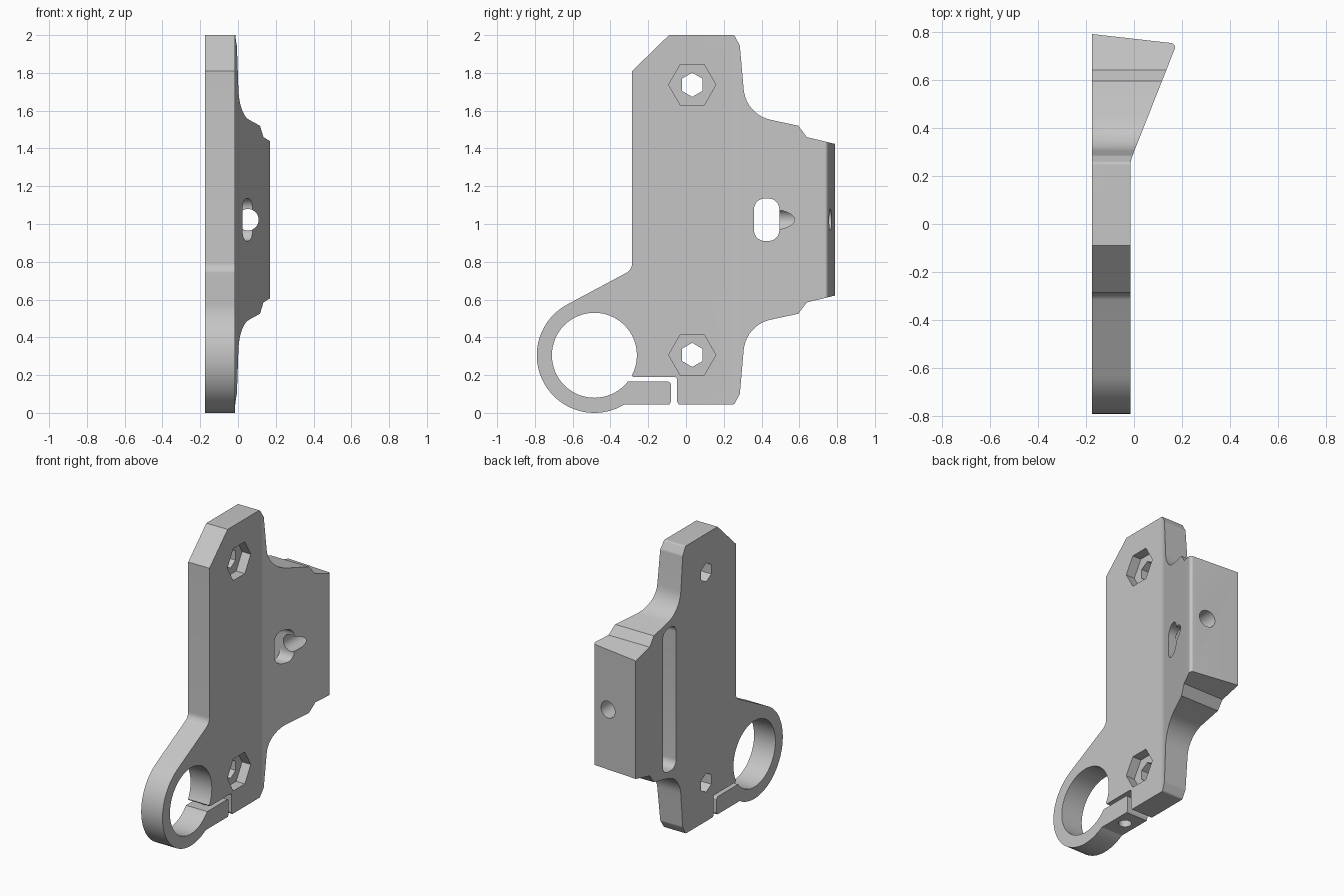
import bpy, bmesh, math
from mathutils import Vector

cube = bpy.data.objects.get("Cube")
if cube:
    bpy.data.objects.remove(cube, do_unlink=True)

grey = bpy.data.materials.new("light_grey")
grey.use_nodes = True
colour = (0.56, 0.56, 0.56, 1)
grey.diffuse_color = colour
grey.node_tree.nodes["Principled BSDF"].inputs["Base Color"].default_value = colour


def rounded(corners, steps=10):
    """Turn (u, v, radius) corners into an outline; radius is optional."""
    out = []
    n = len(corners)
    for i, c in enumerate(corners):
        p = Vector(c[:2])
        if len(c) < 3:
            out.append(p)
            continue
        a = (Vector(corners[i - 1][:2]) - p).normalized()
        b = (Vector(corners[(i + 1) % n][:2]) - p).normalized()
        half = a.angle(b) / 2
        centre = p + (a + b).normalized() * c[2] / math.sin(half)
        reach = c[2] / math.tan(half)
        start, end = p + a * reach - centre, p + b * reach - centre
        a0 = math.atan2(start.y, start.x)
        sweep = math.atan2(end.y, end.x) - a0
        sweep = (sweep + math.pi) % math.tau - math.pi
        for k in range(steps + 1):
            t = a0 + sweep * k / steps
            out.append(centre + c[2] * Vector((math.cos(t), math.sin(t))))
    return out


def arc(u, v, r, start, end, steps):
    angles = [math.radians(start + (end - start) * k / steps) for k in range(steps + 1)]
    return [Vector((u + r * math.cos(t), v + r * math.sin(t))) for t in angles]


def polygon(u, v, r, sides, turn=0):
    return arc(u, v, r, turn, turn + 360, sides)[:-1]


def box(u0, u1, v0, v1, r):
    return rounded([(u0, v0, r), (u1, v0, r), (u1, v1, r), (u0, v1, r)])


def prism(name, outline, axis, low, high):
    """Extrude an outline along axis 0, 1 or 2."""
    bm = bmesh.new()
    loops = []
    for t in (low, high):
        loop = []
        for p in outline:
            co = [p[0], p[1]]
            co.insert(axis, t)
            loop.append(bm.verts.new(co))
        loops.append(loop)
        bm.faces.new(loop)
    n = len(outline)
    for i in range(n):
        j = (i + 1) % n
        bm.faces.new((loops[0][i], loops[0][j], loops[1][j], loops[1][i]))
    bmesh.ops.recalc_face_normals(bm, faces=bm.faces)
    mesh = bpy.data.meshes.new(name)
    bm.to_mesh(mesh)
    bm.free()
    mesh.materials.append(grey)
    obj = bpy.data.objects.new(name, mesh)
    bpy.context.collection.objects.link(obj)
    return obj


# Side outline of the plate, wing and clamp ring
RING_Y, RING_Z = -0.485, 0.305
lower = [(0.255, 0.045, 0.015), (0.285, 0.1, 0.03), (0.317, 0.465, 0.18),
         (0.595, 0.525), (0.64, 0.585), (0.9, 0.648)]
upper = [(c[0], 2.045 - c[1], *c[2:]) for c in reversed(lower)]
ring = arc(RING_Y, RING_Z, 0.305, 118, 301.5, 40)
corners = lower + upper + [(-0.09, 2), (-0.285, 1.81), (-0.285, 0.758, 0.06)]
corners += [tuple(p) for p in ring]
bracket = prism("clamp_bracket", rounded(corners), 0, -0.3, 0.3)

# Plan shape gives the plate thickness and the flared wing
plan = rounded([(-0.175, -1), (-0.015, -1), (-0.015, 0.262, 0.12),
                (0.178, 0.75, 0.018), (-0.175, 0.79)])
cutters = [(prism("plan_shape", plan, 2, -0.1, 2.1), "INTERSECT")]


def cut(*args):
    cutters.append((prism(*args), "DIFFERENCE"))


# Ring bore and the L-shaped clamp gap
cut("ring_bore", polygon(RING_Y, RING_Z, 0.225, 64), 0, -0.4, 0.4)
gap = [(-0.35, 0.165), (-0.08, 0.165, 0.015), (-0.08, 0.06), (-0.095, 0.03),
       (-0.03, 0.03), (-0.047, 0.06), (-0.047, 0.19, 0.015), (-0.28, 0.19),
       (-0.292, 0.205), (-0.35, 0.205)]
cut("clamp_gap", rounded(gap), 0, -0.4, 0.4)
cut("clamp_screw_hole", polygon(-0.095, -0.2, 0.04, 24), 2, -0.1, 0.45)

# Hexagonal nut pockets with hexagonal through holes
for place, z in (("upper", 1.737), ("lower", 0.307)):
    cut(place + "_nut_pocket", polygon(0.033, z, 0.125, 6), 0, -0.08, 0.4)
    cut(place + "_bolt_hole", polygon(0.033, z, 0.064, 6, 30), 0, -0.4, 0.4)

# Wing: long rear slot, window and end screw hole
cut("rear_slot", box(0.355, 0.498, 0.535, 1.51, 0.055), 0, -0.4, -0.03)
cut("wing_window", box(0.36, 0.494, 0.91, 1.135, 0.057), 0, -0.4, 0.4)
cut("end_screw_hole", polygon(0.052, 1.0225, 0.057, 32), 1, 0.45, 1)

# Apply all cuts, then discard the cutters
for cutter, operation in cutters:
    mod = bracket.modifiers.new(cutter.name, "BOOLEAN")
    mod.operation = operation
    mod.solver = "EXACT"
    mod.object = cutter
    cutter.hide_render = True
bpy.context.view_layer.update()
graph = bpy.context.evaluated_depsgraph_get()
baked = bpy.data.meshes.new_from_object(bracket.evaluated_get(graph))
bracket.modifiers.clear()
bracket.data = baked
baked.name = "clamp_bracket"
for cutter, _ in cutters:
    bpy.data.objects.remove(cutter, do_unlink=True)

bpy.ops.object.select_all(action="DESELECT")
bracket.select_set(True)
bpy.context.view_layer.objects.active = bracket
bpy.ops.object.shade_smooth_by_angle(angle=math.radians(20))
